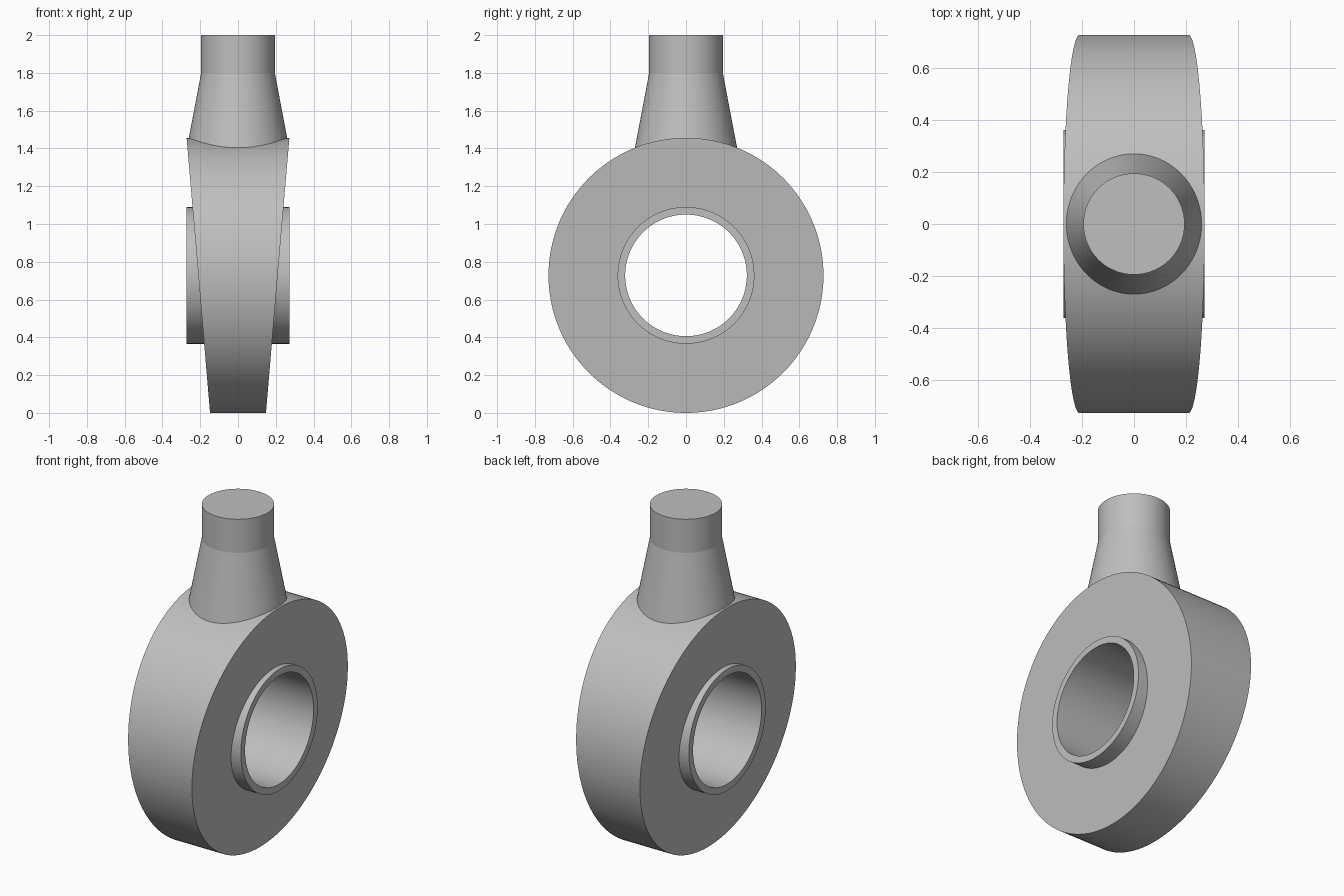
import bpy, bmesh
from math import cos, sin, tau, sqrt, radians

if "Cube" in bpy.data.objects:
    bpy.data.objects.remove(bpy.data.objects["Cube"], do_unlink=True)

SEGMENTS = 128
RADIUS = 0.728          # eye radius, also its centre height

metal = bpy.data.materials.new("plain grey metal")
metal.use_nodes = True
grey = (0.52, 0.52, 0.52, 1)
metal.diffuse_color = grey
metal.node_tree.nodes["Principled BSDF"].inputs["Base Color"].default_value = grey


def loft(name, rings, closed=False, cap_end=False):
    """Skin a series of equal point rings into a smooth-shaded object."""
    bm = bmesh.new()
    loops = [[bm.verts.new(p) for p in ring] for ring in rings]
    pairs = list(zip(loops, loops[1:]))
    if closed:
        pairs.append((loops[-1], loops[0]))
    for a, b in pairs:
        for i in range(SEGMENTS):
            j = (i + 1) % SEGMENTS
            bm.faces.new((a[i], a[j], b[j], b[i]))
    if cap_end:
        bm.faces.new(loops[-1])
    bmesh.ops.recalc_face_normals(bm, faces=bm.faces)
    mesh = bpy.data.meshes.new(name)
    bm.to_mesh(mesh)
    bm.free()
    mesh.materials.append(metal)
    obj = bpy.data.objects.new(name, mesh)
    bpy.context.collection.objects.link(obj)
    bpy.ops.object.select_all(action="DESELECT")
    obj.select_set(True)
    bpy.context.view_layer.objects.active = obj
    bpy.ops.object.shade_smooth_by_angle(angle=radians(8))
    return obj


ANGLES = [tau * i / SEGMENTS for i in range(SEGMENTS)]


def eye_ring(radius, side, half_width):
    """Circle about the x axis, its x given by a width rule over height."""
    points = []
    for a in ANGLES:
        z = RADIUS + radius * sin(a)
        points.append((side * half_width(z), radius * cos(a), z))
    return points


def annulus(name, outer, inner, half_width):
    corners = [(outer, -1), (outer, 1), (inner, 1), (inner, -1)]
    loft(name, [eye_ring(r, s, half_width) for r, s in corners], closed=True)


# Eye body, wedge-shaped: narrow at the bottom, wide under the stem
annulus("eye_body", RADIUS, 0.345, lambda z: 0.148 + 0.124 * z / (2 * RADIUS))

# Straight bushing through the eye
annulus("bushing", 0.362, 0.322, lambda z: 0.272)


# Stem: tapered neck fitted onto the round eye, then a straight shank
def neck_foot(a):
    z = 1.42
    for _ in range(6):
        r = 0.195 + 0.19 * (1.80 - z)
        z = RADIUS + sqrt(RADIUS ** 2 - (r * sin(a)) ** 2) - 0.003
    return (r * cos(a), r * sin(a), z)


def level_ring(radius, z):
    return [(radius * cos(a), radius * sin(a), z) for a in ANGLES]


loft("stem", [[neck_foot(a) for a in ANGLES],
              level_ring(0.195, 1.80), level_ring(0.195, 2.0)], cap_end=True)
